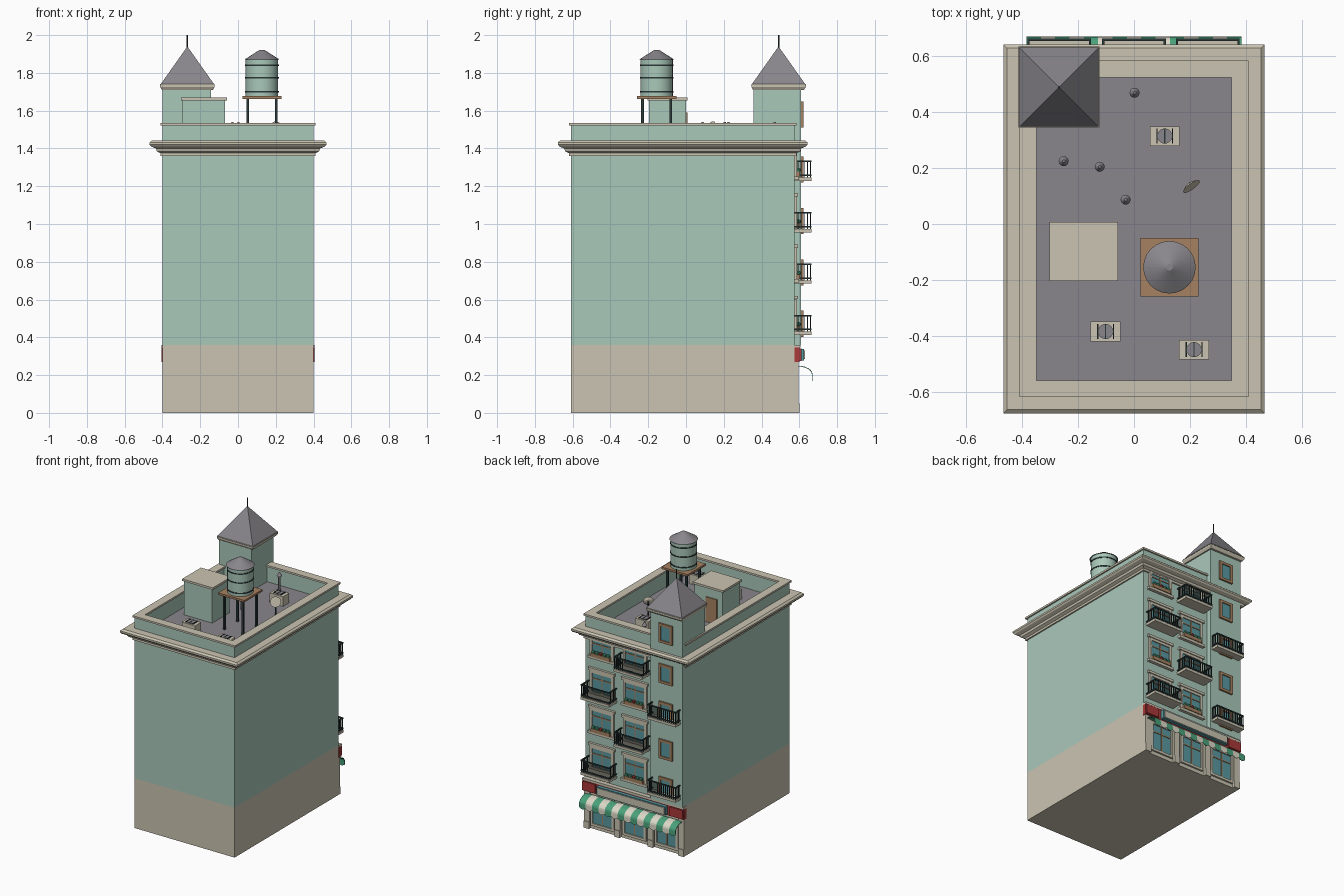
import bpy, bmesh, math
from mathutils import Matrix, Vector

if "Cube" in bpy.data.objects:
    bpy.data.objects.remove(bpy.data.objects["Cube"])


def material(name, r, g, b):
    m = bpy.data.materials.new(name)
    m.use_nodes = True
    m.diffuse_color = (r, g, b, 1)
    m.node_tree.nodes["Principled BSDF"].inputs["Base Color"].default_value = (r, g, b, 1)
    return m


MINT = material("mint plaster", .40, .58, .49)
CREAM = material("cream stone", .59, .55, .44)
GREY = material("grey roofing", .25, .24, .26)
BROWN = material("brown wood", .38, .22, .12)
GLASS = material("teal glass", .10, .32, .35)
GREEN = material("awning green", .07, .36, .20)
RED = material("shop red", .40, .04, .04)
IRON = material("dark iron", .025, .04, .04)
WHITE = material("pale cloth", .72, .69, .58)


def finish(name, bm, *mats):
    bmesh.ops.recalc_face_normals(bm, faces=bm.faces)
    mesh = bpy.data.meshes.new(name)
    bm.to_mesh(mesh)
    bm.free()
    for m in mats:
        mesh.materials.append(m)
    ob = bpy.data.objects.new(name, mesh)
    bpy.context.collection.objects.link(ob)
    return ob


def add_box(bm, x, y, z):
    """Box from three (low, high) ranges."""
    lo, hi = Vector((x[0], y[0], z[0])), Vector((x[1], y[1], z[1]))
    mat = Matrix.Translation((lo + hi) / 2) @ Matrix.Diagonal((*(hi - lo), 1))
    bmesh.ops.create_cube(bm, size=1, matrix=mat)


def boxes(name, mat, *parts):
    bm = bmesh.new()
    for p in parts:
        add_box(bm, *p)
    return finish(name, bm, mat)


def around(c, half):
    return (c - half, c + half)


def cone(name, mat, x, y, z, r1, r2=None, sides=24, turn=None):
    """Cylinder or cone over the z range."""
    bm = bmesh.new()
    r2 = r1 if r2 is None else r2
    place = Matrix.Translation((x, y, sum(z) / 2)) @ (turn or Matrix())
    bmesh.ops.create_cone(bm, cap_ends=True, segments=sides, radius1=r1, radius2=r2,
                          depth=z[1] - z[0], matrix=place)
    ob = finish(name, bm, mat)
    if sides > 8:
        bpy.context.view_layer.objects.active = ob
        ob.select_set(True)
        bpy.ops.object.shade_smooth_by_angle()
        ob.select_set(False)
    return ob


def ring(name, mat, x, y, profile):
    """Closed (offset, height) profile swept round a rectangle."""
    bm = bmesh.new()
    loops = [[bm.verts.new(p) for p in ((x[0] - o, y[0] - o, z), (x[1] + o, y[0] - o, z),
                                        (x[1] + o, y[1] + o, z), (x[0] - o, y[1] + o, z))]
             for o, z in profile]
    for a, b in zip(loops, loops[1:] + loops[:1]):
        for i in range(4):
            j = (i + 1) % 4
            bm.faces.new((a[i], a[j], b[j], b[i]))
    return finish(name, bm, mat)


# Main block
W, BACK, SHOP, TOWER, ROOF, STOREY = .4, .575, .59, .61, 1.41, .272
SIDE, DEEP = (-W, W), (-.61, BACK)
boxes("ground_floor", CREAM, (SIDE, (-.61, .58), (0, .36)))
boxes("upper_floors", MINT, (SIDE, DEEP, (.36, 1.4)))
boxes("roof_deck", GREY, (SIDE, DEEP, (1.4, ROOF)))
ring("parapet", MINT, SIDE, DEEP, [(0, 1.4), (0, 1.525), (-.04, 1.525), (-.04, 1.4)])
ring("parapet_cap", CREAM, SIDE, DEEP, [(.01, 1.522), (.01, 1.535), (-.05, 1.535), (-.05, 1.522)])
ring("cornice", CREAM, SIDE, DEEP,
     [(-.01, 1.36), (.01, 1.36), (.01, 1.375), (.03, 1.385), (.035, 1.4), (.06, 1.41),
      (.068, 1.42), (.068, 1.432), (.055, 1.443), (-.01, 1.443)])

# Corner tower
TX, TY = -.268, .49
boxes("corner_tower", MINT, ((-W, -.142), (.357, TOWER), (.36, 1.72)))
ring("tower_eave", CREAM, around(TX, .12), around(TY, .12),
     [(-.02, 1.71), (.015, 1.71), (.024, 1.725), (.024, 1.74), (-.02, 1.74)])
quarter = Matrix.Rotation(math.pi / 4, 4, 'Z')
cone("tower_roof", GREY, TX, TY, (1.735, 1.94), .145 * math.sqrt(2), 0, 4, quarter)
cone("tower_spire", IRON, TX, TY, (1.92, 2), .004, sides=6)


def window(name, x, y, z, half, height, trim, split):
    """Glass plate with a frame, and with bars where split."""
    out, top, t = (y, y + .012), z + height, .009
    boxes(name + "_glass", GLASS, (around(x, half), (y, y + .005), (z, top)))
    boxes(name + "_frame", trim, *[(around(x + s * half, t), out, (z, top)) for s in (-1, 1)],
          *[(around(x, half + t), out, around(h, t)) for h in (z, top)])
    if split:
        thin = (y, y + .009)
        boxes(name + "_bars", BROWN, (around(x, .004), thin, (z, top)),
              (around(x, half), thin, around(z + height * .68, .004)))


def balcony(x, z):
    half, front, top = .114, .66, z + .085
    boxes("balcony_slab", CREAM, (around(x, half), (BACK, .665), (z - .018, z)))
    bm = bmesh.new()
    sides = [x - half + .004, x + half - .004]
    for h in (z + .012, top):
        add_box(bm, around(x, half), around(front, .004), around(h, .004))
        for s in sides:
            add_box(bm, around(s, .004), (BACK, front), around(h, .004))
    count = 14
    posts = [(sides[0] + (sides[1] - sides[0]) * i / count, front) for i in range(count + 1)]
    posts += [(s, front - .017 * k) for s in sides for k in range(1, 5)]
    for px, py in posts:
        add_box(bm, around(px, .0025), around(py, .0025), (z, top))
    finish("balcony_railing", bm, IRON)


def flower_box(x, z):
    boxes("flower_box", BROWN, (around(x, .075), (BACK, .603), (z, z + .025)))
    for i in range(5):
        bm = bmesh.new()
        at = Matrix.Translation((x + (i - 2) * .03, .595, z + .033))
        bmesh.ops.create_icosphere(bm, subdivisions=1, radius=.014, matrix=at)
        finish("flower_box_plant", bm, RED if i == 2 else GREEN)


# Upper facade, balconies alternating with flower boxes
for floor in range(4):
    z = .43 + STOREY * floor
    for col, x in enumerate((.264, 0)):
        window("room_window", x, BACK, z + .012, .085, .15 if floor < 3 else .12, CREAM, True)
        boxes("window_lintel", CREAM, (around(x, .105), (BACK, .592), (z + .172, z + .19)))
        if floor % 2 == col:
            balcony(x, z)
        else:
            boxes("window_sill", CREAM, (around(x, .105), (BACK, .597), (z - .012, z + .006)))
            flower_box(x, z + .006)
    if floor % 2 == 0:
        balcony(TX, z)
for level in range(5):
    window("tower_window", TX, TOWER, .412 + STOREY * level + (.02 if level == 4 else 0),
           .045, .12, BROWN, False)

# Shop front
for x in (.378, .133, -.133, -.378):
    boxes("shop_pier", CREAM, (around(x, .022), (BACK, .595), (0, .27)),
          (around(x, .022), (BACK, .6), (0, .05)))
for x in (.256, 0, -.256):
    window("shop_window", x, .58, .035, .085, .2, CREAM, True)
boxes("shop_fascia", RED, (around(0, .405), (BACK, .602), (.27, .345)))
boxes("shop_fascia_end", RED, *[(around(s * .35, .052), (BACK, .612), (.275, .34)) for s in (-1, 1)])
boxes("shop_ledge", CREAM, (around(0, .405), (BACK, .606), (.345, .36)))
boxes("sign_board", GLASS, (around(0, .275), (.6, .626), (.277, .338)))
boxes("sign_face", CREAM, (around(0, .265), (.626, .63), (.284, .331)))

# Striped awning with a scalloped hem
bm = bmesh.new()
stripes, steps, arc, half = 15, 6, 6, .385
rows = []
for i in range(stripes * steps + 1):
    x = -half + 2 * half * i / (stripes * steps)
    hem = .18 - .012 * math.sin(math.pi * (i % steps) / steps)
    path = [(.59 + .08 * math.sin(a), .205 + .045 * math.cos(a))
            for a in (math.pi / 2 * k / arc for k in range(arc + 1))]
    rows.append([bm.verts.new((x, y, z)) for y, z in path + [(.671, hem)]])
for i, (a, b) in enumerate(zip(rows, rows[1:])):
    for k in range(arc + 1):
        bm.faces.new((a[k], b[k], b[k + 1], a[k + 1])).material_index = i // steps % 2
awning = finish("shop_awning", bm, GREEN, WHITE)
awning.modifiers.new("thickness", 'SOLIDIFY').thickness = .004

# Stair shed on the roof
boxes("roof_shed", MINT, ((-.293, -.068), (-.197, 0), (ROOF, 1.66)))
boxes("roof_shed_cap", CREAM, ((-.302, -.058), (-.205, .008), (1.655, 1.67)))
boxes("roof_shed_door", BROWN, (around(-.205, .045), (0, .007), (ROOF, 1.59)))

# Water tank
KX, KY = .127, -.155
boxes("tank_legs", IRON, *[(around(KX + sx * .075, .007), around(KY + sy * .075, .007), (ROOF, 1.665))
                           for sx in (-1, 1) for sy in (-1, 1)])
boxes("tank_platform", BROWN, (around(KX, .104), around(KY, .104), (1.663, 1.677)))
cone("water_tank", MINT, KX, KY, (1.677, 1.875), .086)
for z in (1.7, 1.775, 1.84):
    cone("tank_hoop", IRON, KX, KY, around(z, .004), .089)
cone("tank_roof", GREY, KX, KY, (1.87, 1.922), .094, .012)

# Roof vents, cooling units and dish
for x, y in ((-.252, .225), (-.123, .205), (-.03, .087), (.002, .47)):
    cone("vent_pipe", GREY, x, y, (ROOF, 1.52), .008, sides=12)
    cone("vent_cap", GREY, x, y, (1.515, 1.54), .018, .005, sides=12)
for x, y in ((.11, .315), (-.102, -.385), (.215, -.45)):
    boxes("cooling_unit", CREAM, (around(x, .053), around(y, .035), (ROOF, 1.48)))
    cone("cooling_fan", GREY, x, y, (1.48, 1.486), .027)
    boxes("fan_guard", IRON, *[(around(x + s * .028, .002), around(y, .027), (1.48, 1.488))
                               for s in (-1, 0, 1)])
cone("dish_post", IRON, .2, .145, (ROOF, 1.51), .005, sides=8)
aim = Vector((.57, -.78, .3)).to_track_quat('Z', 'Y').to_matrix().to_4x4()
cone("dish", CREAM, .203, .138, around(1.508, .005), .02, .036, turn=aim)
